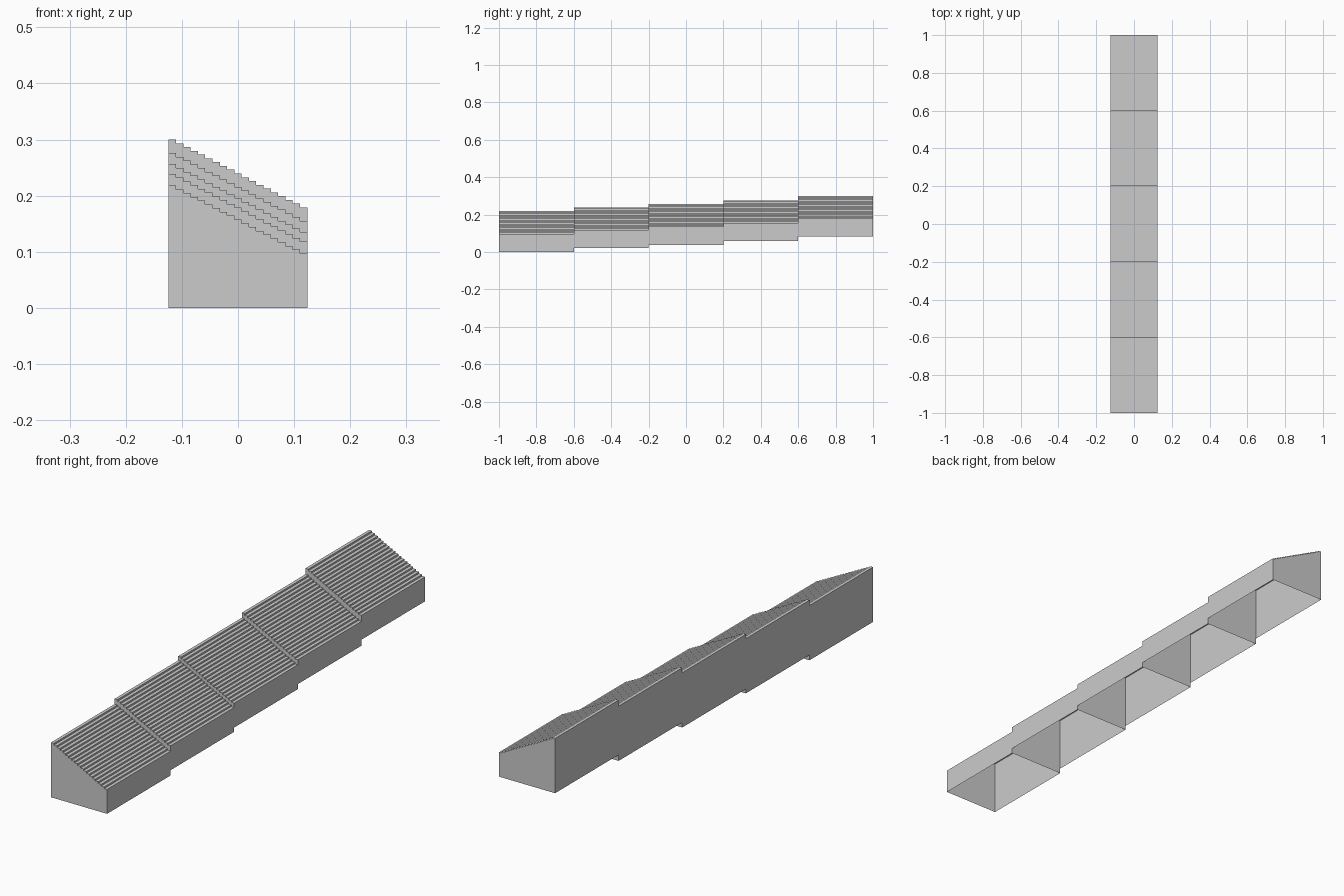
import bpy, bmesh

if "Cube" in bpy.data.objects:
    bpy.data.objects.remove(bpy.data.objects["Cube"])

HALF_W = 0.1235       # half width in x
SEG = 0.4             # length of one segment in y
TREADS = 19           # narrow treads across each sloping top
HIGH, LOW = 0.218, 0.097
LIFTS = [0.0, 0.021, 0.038, 0.058, 0.082]   # rise of each segment


def stair_profile():
    """Cross-section in x/z: bottom left, stepped top, bottom right."""
    pts = [(-HALF_W, 0.0)]
    w = 2 * HALF_W / TREADS
    drop = (HIGH - LOW) / (TREADS - 1)
    for i in range(TREADS):
        z = HIGH - i * drop
        pts += [(-HALF_W + i * w, z), (-HALF_W + (i + 1) * w, z)]
    pts.append((HALF_W, 0.0))
    return pts


def segment(name, y0, lift):
    bm = bmesh.new()
    prof = stair_profile()
    front = [bm.verts.new((x, y0, z + lift)) for x, z in prof]
    back = [bm.verts.new((x, y0 + SEG, z + lift)) for x, z in prof]
    # end walls
    bm.faces.new(list(reversed(front)))
    bm.faces.new(back)
    # side walls and stepped top; the underside stays open
    for i in range(len(prof) - 1):
        bm.faces.new((front[i], front[i + 1], back[i + 1], back[i]))
    bmesh.ops.recalc_face_normals(bm, faces=bm.faces)
    # make sure the normals face outward (stepped top points up)
    bm.normal_update()
    top = max(bm.faces, key=lambda f: f.calc_center_median().z)
    if top.normal.z < 0:
        bmesh.ops.reverse_faces(bm, faces=bm.faces)
    me = bpy.data.meshes.new(name)
    bm.to_mesh(me)
    bm.free()
    bpy.context.collection.objects.link(bpy.data.objects.new(name, me))


# five segments climbing toward the back
for k, lift in enumerate(LIFTS):
    segment(f"stepped_segment_{k + 1}", -1 + k * SEG, lift)
